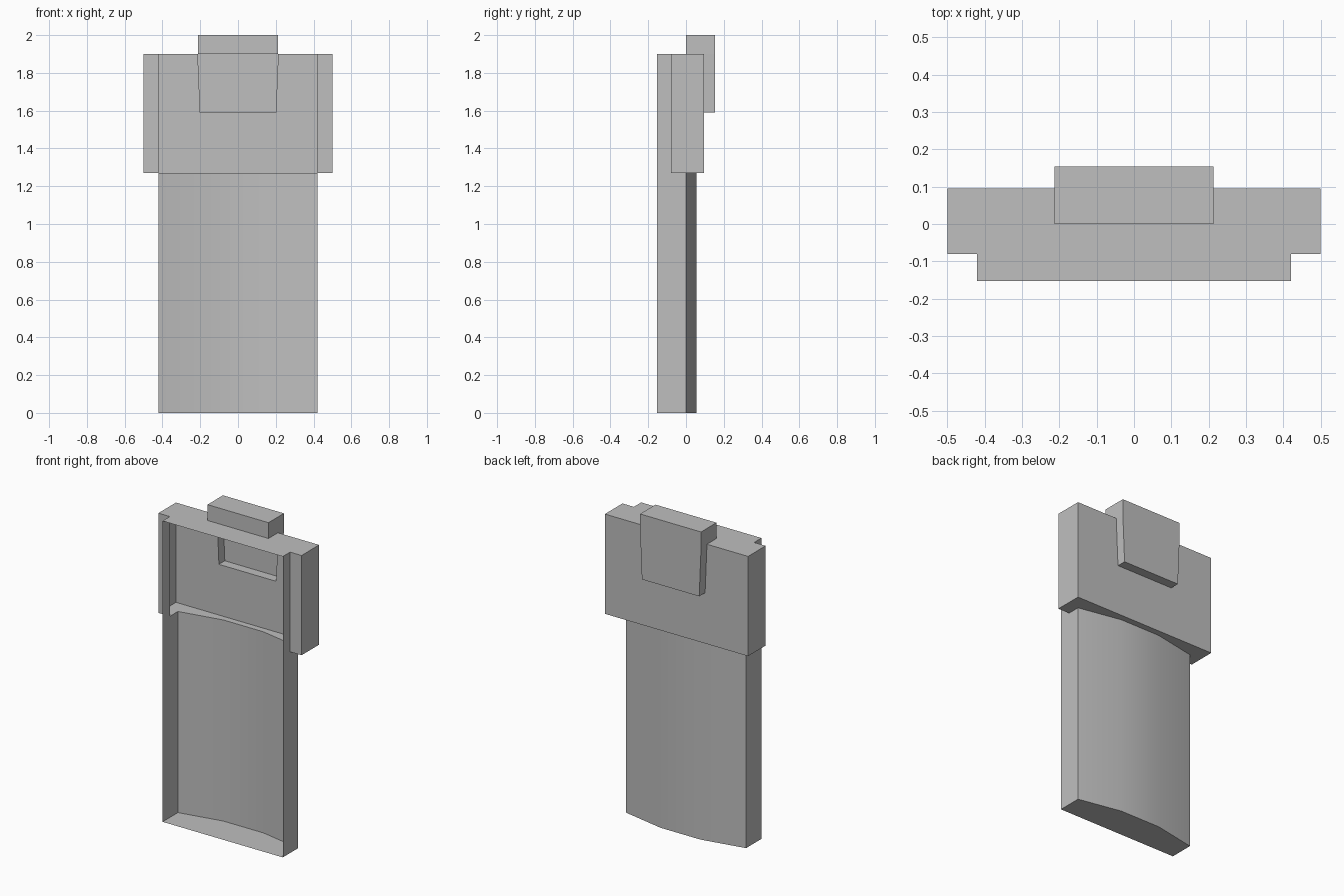
import bpy
import bmesh

cube = bpy.data.objects.get("Cube")
if cube:
    bpy.data.objects.remove(cube, do_unlink=True)

grey = bpy.data.materials.new("plain grey")
grey.use_nodes = True
grey.diffuse_color = (0.52, 0.52, 0.52, 1)
grey.node_tree.nodes["Principled BSDF"].inputs["Base Color"].default_value = grey.diffuse_color

# Main dimensions
FRONT, STEP, BACK, REAR = -0.153, -0.08, 0.095, 0.154
BODY, WIDE = 0.42, 0.5
LEDGE, LID, TOP = 1.27, 1.9, 2.0
CLIP, CLIP_LOW, CLIP_Z = 0.213, 0.2, 1.59


def mirrored(half):
    """Complete a left-to-right profile from its left half."""
    return half + [(-x, y) for x, y in reversed(half)]


def panel(bm, points):
    return bm.faces.new([bm.verts.new(p) for p in points])


def wall(bm, path, z0, z1):
    """Upright sheet along an open path, facing outwards."""
    for (ax, ay), (bx, by) in zip(path, path[1:]):
        panel(bm, [(bx, by, z0), (ax, ay, z0), (ax, ay, z1), (bx, by, z1)])


def flat(bm, outline, z, up):
    face = panel(bm, [(x, y, z) for x, y in outline])
    face.normal_update()
    if (face.normal.z > 0) != up:
        face.normal_flip()


def finish(bm, name):
    bmesh.ops.remove_doubles(bm, verts=bm.verts, dist=0.0001)
    mesh = bpy.data.meshes.new(name)
    bm.to_mesh(mesh)
    bm.free()
    mesh.materials.append(grey)
    obj = bpy.data.objects.new(name, mesh)
    bpy.context.collection.objects.link(obj)
    bpy.ops.object.select_all(action="DESELECT")
    obj.select_set(True)
    bpy.context.view_layer.objects.active = obj
    bpy.ops.object.shade_smooth_by_angle(angle=0.5)


# Lower body: open-fronted tray with a bowed back
curve = mirrored([(-BODY, 0), (-BODY / 3, 0.055)])
body = [(-BODY, FRONT)] + curve + [(BODY, FRONT)]
bm = bmesh.new()
wall(bm, body, 0, LEDGE)
flat(bm, body, 0, False)
finish(bm, "lower_body")

# Upper housing: stepped side walls, ledge, lid and a back with a clip opening
bm = bmesh.new()
side = [(-BODY, FRONT), (-BODY, STEP), (-WIDE, STEP), (-WIDE, BACK)]
wall(bm, side, LEDGE, LID)
wall(bm, [(-x, y) for x, y in reversed(side)], LEDGE, LID)
flange = [(-WIDE, BACK), (-WIDE, STEP), (-BODY, STEP)]
flat(bm, flange + curve + [(-x, y) for x, y in reversed(flange)], LEDGE, False)
flat(bm, mirrored(side[::1] + [(-CLIP, BACK), (-CLIP, 0)]), LID, True)
hole = [(-CLIP, LID), (-CLIP_LOW, CLIP_Z), (CLIP_LOW, CLIP_Z), (CLIP, LID)]
rim = [(-WIDE, LID), (-WIDE, LEDGE), (WIDE, LEDGE), (WIDE, LID)]
for i in range(3):
    quad = [rim[i], hole[i], hole[i + 1], rim[i + 1]]
    panel(bm, [(x, BACK, z) for x, z in quad])
finish(bm, "upper_housing")

# Rear clip: hollow tapered tab rising above the lid
bm = bmesh.new()
wall(bm, [(CLIP, 0), (-CLIP, 0), (-CLIP, REAR), (CLIP, REAR), (CLIP, 0)], LID, TOP)
flat(bm, mirrored([(-CLIP, 0), (-CLIP, REAR)]), TOP, True)
flat(bm, mirrored([(-CLIP_LOW, BACK), (-CLIP_LOW, REAR)]), CLIP_Z, False)
panel(bm, [(x, REAR, z) for x, z in reversed(hole)])
for s in (-1, 1):
    quad = [(s * CLIP, BACK, LID), (s * CLIP, REAR, LID),
            (s * CLIP_LOW, REAR, CLIP_Z), (s * CLIP_LOW, BACK, CLIP_Z)]
    panel(bm, quad[::-s])
bmesh.ops.remove_doubles(bm, verts=bm.verts, dist=0.0001)
bmesh.ops.recalc_face_normals(bm, faces=bm.faces)
finish(bm, "rear_clip")
